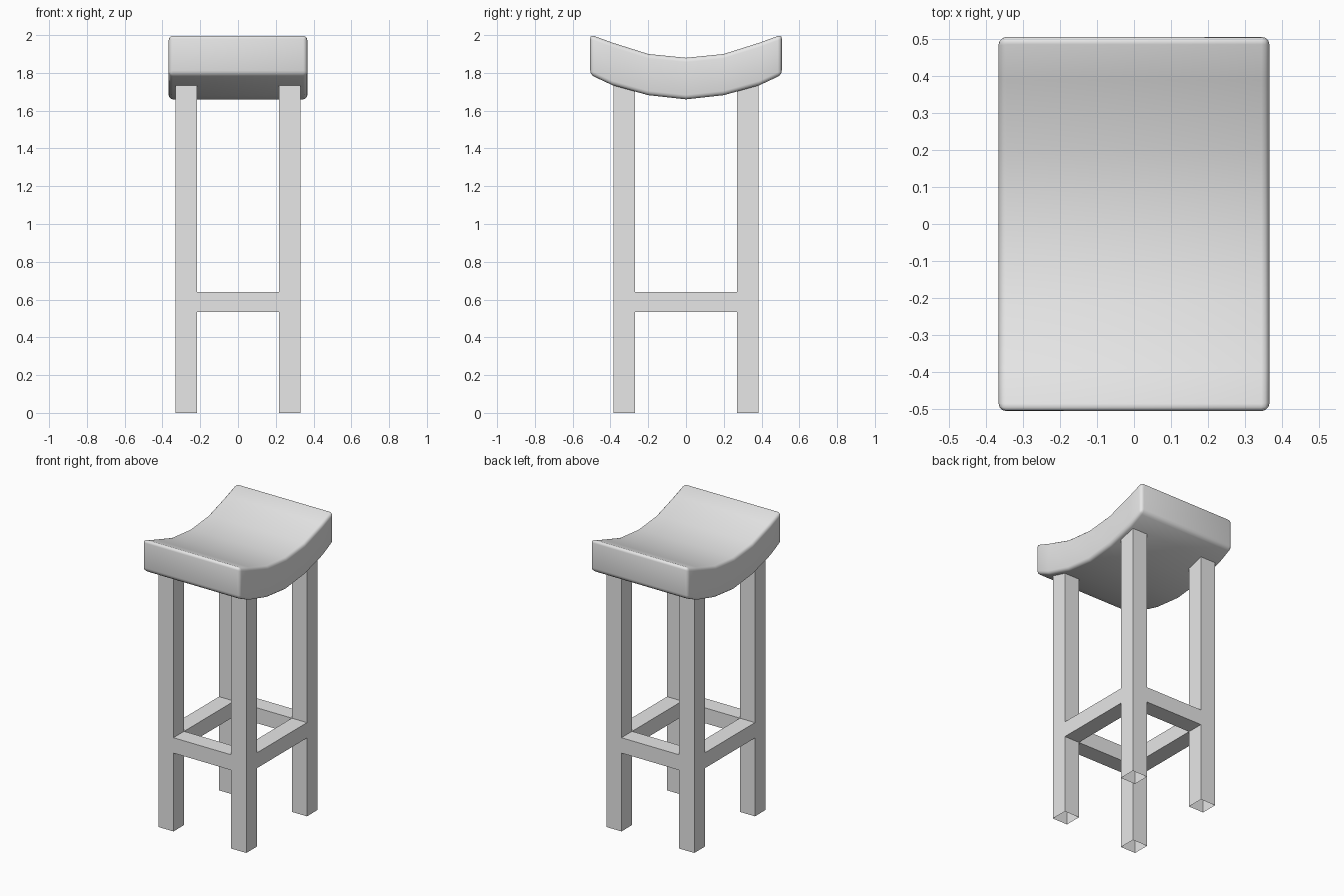
import bpy
import bmesh

cube = bpy.data.objects.get("Cube")
if cube:
    bpy.data.objects.remove(cube, do_unlink=True)

grey = bpy.data.materials.new("light_grey")
grey.use_nodes = True
grey.diffuse_color = (0.8, 0.8, 0.8, 1)
grey.node_tree.nodes["Principled BSDF"].inputs["Base Color"].default_value = grey.diffuse_color


def add_object(name, bm):
    bmesh.ops.remove_doubles(bm, verts=bm.verts, dist=0.0001)
    bmesh.ops.recalc_face_normals(bm, faces=bm.faces)
    mesh = bpy.data.meshes.new(name)
    bm.to_mesh(mesh)
    bm.free()
    mesh.materials.append(grey)
    obj = bpy.data.objects.new(name, mesh)
    bpy.context.collection.objects.link(obj)
    return obj


# Seat: a curved slab swept across its width, with rounded edges
half_profile = [(0, 1.88, 1.66), (0.2, 1.9, 1.682), (0.39, 1.96, 1.735), (0.507, 2.003, 1.79)]
profile = [(-y, t, b) for y, t, b in reversed(half_profile[1:])] + half_profile
half_width = 0.367
bm = bmesh.new()
rings = []
for y, top, bottom in profile:
    corners = [(-half_width, top), (half_width, top), (half_width, bottom), (-half_width, bottom)]
    rings.append([bm.verts.new((x, y, z)) for x, z in corners])
for a, b in zip(rings, rings[1:]):
    for i in range(4):
        j = (i + 1) % 4
        bm.faces.new((a[i], a[j], b[j], b[i]))
bm.faces.new(rings[0])
bm.faces.new(rings[-1])
seat = add_object("seat", bm)
seat.data.shade_smooth()
bevel = seat.modifiers.new("rounded_edges", "BEVEL")
bevel.width = 0.022
bevel.segments = 3
bevel.limit_method = "ANGLE"

# Frame: four hollow-ended legs joined by a flush ring of stretchers,
# made as the outer skin of a small grid of cells
breaks = [
    (-0.332, -0.218, 0.218, 0.332),
    (-0.385, -0.27, 0.27, 0.385),
    (0, 0.535, 0.64, 1.737),
]


def filled(cell):
    if any(c not in (0, 1, 2) for c in cell):
        return False
    is_leg = cell[0] != 1 and cell[1] != 1
    is_stretcher = cell[2] == 1 and (cell[0] != 1 or cell[1] != 1)
    return is_leg or is_stretcher


bm = bmesh.new()
cells = [(i, j, k) for i in range(3) for j in range(3) for k in range(3)]
for cell in filter(filled, cells):
    for axis in range(3):
        for side in (0, 1):
            neighbour = list(cell)
            neighbour[axis] += 2 * side - 1
            open_foot = axis == 2 and neighbour[2] < 0
            if filled(neighbour) or open_foot:
                continue
            u, v = (axis + 1) % 3, (axis + 2) % 3
            loop = []
            for du, dv in ((0, 0), (1, 0), (1, 1), (0, 1)):
                index = list(cell)
                index[axis] += side
                index[u] += du
                index[v] += dv
                loop.append(bm.verts.new([breaks[n][index[n]] for n in range(3)]))
            if not side:
                loop.reverse()
            bm.faces.new(loop)
add_object("legs_and_stretchers", bm)
